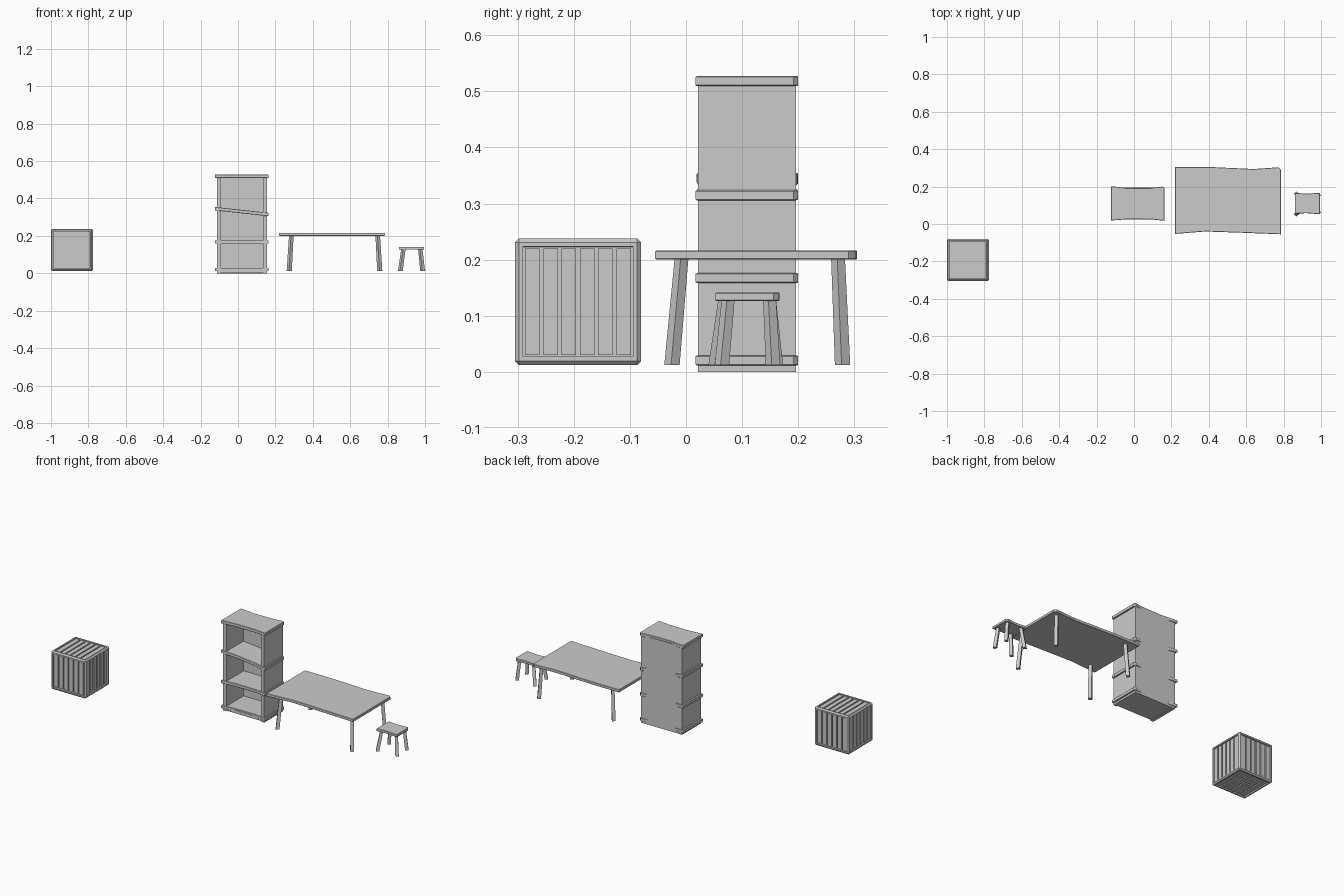
import bpy, bmesh
from mathutils import Vector, Matrix
from math import radians

if "Cube" in bpy.data.objects:
    bpy.data.objects.remove(bpy.data.objects["Cube"])


def finish(bm, name):
    bmesh.ops.recalc_face_normals(bm, faces=bm.faces[:])
    me = bpy.data.meshes.new(name)
    bm.to_mesh(me)
    bm.free()
    ob = bpy.data.objects.new(name, me)
    bpy.context.collection.objects.link(ob)
    return ob


def box(name, lo, hi):
    lo, hi = Vector(lo), Vector(hi)
    bm = bmesh.new()
    bmesh.ops.create_cube(bm, size=1)
    for v in bm.verts:
        v.co = Vector([(lo[i] + hi[i]) / 2 + v.co[i] * (hi[i] - lo[i]) for i in range(3)])
    return finish(bm, name)


def slab(name, outline, z0, thick, slope=0.0, chamfer=0.002):
    """Extruded outline with slightly chamfered rims; slope tilts it along x."""
    bm = bmesh.new()
    base = bm.faces.new([bm.verts.new((x, y, z0)) for x, y in outline])
    new = bmesh.ops.extrude_face_region(bm, geom=[base])["geom"]
    bmesh.ops.translate(bm, vec=(0, 0, thick), verts=[g for g in new if isinstance(g, bmesh.types.BMVert)])
    bmesh.ops.recalc_face_normals(bm, faces=bm.faces[:])
    rims = [e for e in bm.edges if abs(e.verts[0].co.z - e.verts[1].co.z) < 1e-6]
    bmesh.ops.bevel(bm, geom=rims, offset=chamfer, segments=1, affect='EDGES')
    x0 = outline[0][0]
    for v in bm.verts:
        v.co.z += slope * (v.co.x - x0)
    return finish(bm, name)


def leg(name, bottom, top, z0, z1, side, turn):
    """Square stick, turned about its axis and leaning from bottom to top."""
    bm = bmesh.new()
    bmesh.ops.create_cube(bm, size=1, matrix=Matrix.Rotation(radians(turn), 4, 'Z'))
    for v in bm.verts:
        up = v.co.z > 0
        cx, cy = top if up else bottom
        s = side * (0.9 if up else 1.0)
        v.co = Vector((cx + v.co.x * s, cy + v.co.y * s, z1 if up else z0))
    return finish(bm, name)


# Crate: chamfered cube with sunken panels
C, SIZE = Vector((-0.888, -0.1925, 0.125)), 0.225
bm = bmesh.new()
bmesh.ops.create_cube(bm, size=SIZE, matrix=Matrix.Translation(C))
bmesh.ops.bevel(bm, geom=bm.edges[:], offset=0.007, segments=1, affect='EDGES')
panels = [f for f in bm.faces if f.calc_area() > 0.03]
bmesh.ops.inset_individual(bm, faces=panels, thickness=0.0105, depth=0)
bmesh.ops.inset_individual(bm, faces=panels, thickness=0.0003, depth=-0.012)
finish(bm, "crate_frame")

# Crate planks: six per face (normal axis, axis across the planks)
for n, across in ((0, 1), (1, 0), (2, 0)):
    along = 3 - n - across
    for sign in (-1, 1):
        for i in range(6):
            mid, half = Vector(), Vector()
            mid[n], half[n] = sign * (SIZE / 2 - 0.009), 0.005
            mid[across], half[across] = (i - 2.5) * 0.0325, 0.0128
            half[along] = 0.0948
            box("crate_plank", C + mid - half, C + mid + half)

# Shelf carcass: sides, back, base
for x in (-0.112, 0.134):
    box("shelf_side", (x, 0.0215, 0), (x + 0.021, 0.196, 0.516))
box("shelf_back", (-0.1, 0.182, 0), (0.145, 0.1955, 0.515))
box("shelf_base", (-0.1, 0.024, 0.003), (0.145, 0.19, 0.02))

# Shelf boards: waisted, one of them hanging crooked
board = [(-0.123, 0.019), (-0.085, 0.021), (-0.03, 0.026), (0.09, 0.025), (0.163, 0.017),
         (0.163, 0.192), (0.155, 0.2), (0.09, 0.193), (-0.03, 0.191), (-0.09, 0.199), (-0.123, 0.2)]
for z, slope in ((0.011, 0), (0.158, 0), (0.336, -0.108), (0.509, 0)):
    slab("shelf_board", board, z, 0.0185, slope)

# Table
slab("table_top", [(0.22, -0.053), (0.38, -0.04), (0.56, -0.046), (0.785, -0.055), (0.785, 0.29),
                   (0.772, 0.303), (0.64, 0.294), (0.4, 0.305), (0.22, 0.305)], 0.2, 0.0165)
for bx, tx in ((0.274, 0.285), (0.758, 0.747)):
    for by, ty in ((-0.025, -0.008), (0.279, 0.271)):
        leg("table_leg", (bx, by), (tx, ty), 0.0125, 0.202, 0.0195, 38)

# Stool
slab("stool_seat", [(0.86, 0.055), (0.92, 0.058), (0.995, 0.052), (0.995, 0.156),
                    (0.986, 0.166), (0.92, 0.162), (0.86, 0.167)], 0.126, 0.0155)
for bottom, top in (((0.868, 0.053), (0.884, 0.069)), ((0.987, 0.064), (0.975, 0.075)),
                    ((0.868, 0.16), (0.884, 0.149)), ((0.987, 0.155), (0.975, 0.149))):
    leg("stool_leg", bottom, top, 0.0125, 0.128, 0.0185, 35)
